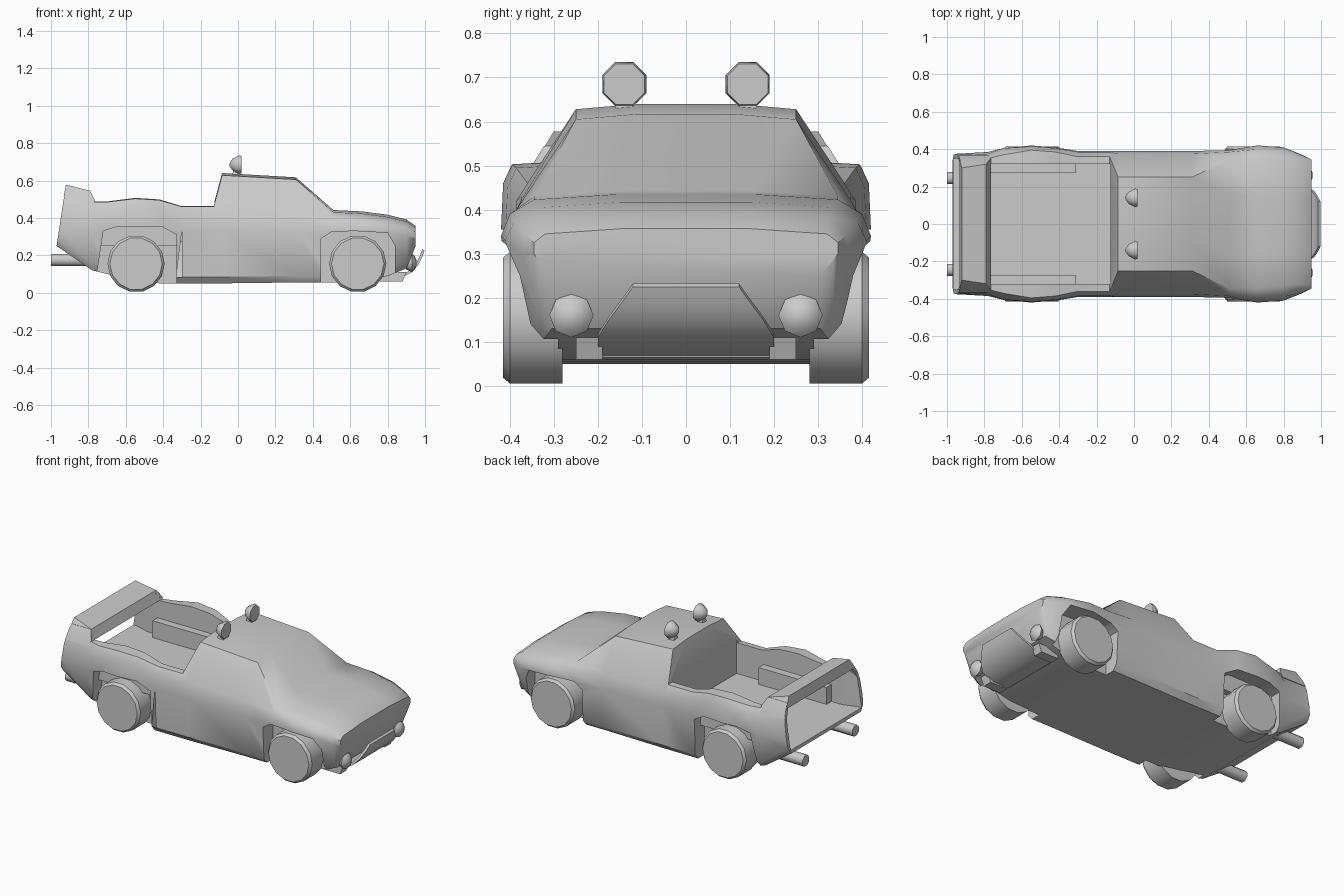
import bpy, bmesh, math
from mathutils import Vector, Matrix

if "Cube" in bpy.data.objects:
    bpy.data.objects.remove(bpy.data.objects["Cube"])

grey = bpy.data.materials.new("plain_grey")
grey.diffuse_color = (0.6, 0.6, 0.6, 1)
grey.use_nodes = True
grey.node_tree.nodes["Principled BSDF"].inputs["Base Color"].default_value = grey.diffuse_color


def make(name, verts, faces, smooth=None):
    me = bpy.data.meshes.new(name)
    me.from_pydata(verts, [], faces)
    bm = bmesh.new()
    bm.from_mesh(me)
    bmesh.ops.remove_doubles(bm, verts=bm.verts, dist=1e-5)
    bmesh.ops.recalc_face_normals(bm, faces=bm.faces)
    bm.to_mesh(me)
    bm.free()
    me.materials.append(grey)
    ob = bpy.data.objects.new(name, me)
    bpy.context.collection.objects.link(ob)
    if smooth:
        shade(ob, smooth)
    return ob


def shade(ob, angle):
    bpy.ops.object.select_all(action='DESELECT')
    ob.select_set(True)
    bpy.context.view_layer.objects.active = ob
    bpy.ops.object.shade_smooth_by_angle(angle=math.radians(angle))


def loft(name, rings, smooth=None):
    """Skin closed rings of equal length and cap both ends."""
    n = len(rings[0])
    faces = [(i * n + j, i * n + (j + 1) % n, (i + 1) * n + (j + 1) % n, (i + 1) * n + j)
             for i in range(len(rings) - 1) for j in range(n)]
    last = (len(rings) - 1) * n
    faces += [tuple(range(n))[::-1], tuple(range(last, last + n))]
    return make(name, [v for r in rings for v in r], faces, smooth)


def prism(name, prof, y0, y1, smooth=None):
    return loft(name, [[(x, y, z) for x, z in prof] for y in (y0, y1)], smooth)


def lathe_x(name, prof, y, z, n, smooth=None, turn=0.5):
    """Round part along x from (x, radius) pairs."""
    rings = [[(x, y + r * math.cos((k + turn) * math.tau / n), z + r * math.sin((k + turn) * math.tau / n))
              for k in range(n)] for x, r in prof]
    return loft(name, rings, smooth)


def cut(ob, cutter):
    m = ob.modifiers.new("cut", 'BOOLEAN')
    m.object, m.operation, m.solver = cutter, 'DIFFERENCE', 'EXACT'
    bpy.context.view_layer.objects.active = ob
    bpy.ops.object.modifier_apply(modifier=m.name)
    bpy.data.objects.remove(cutter)


# Body sections: x, bottom z, low y, waist y, z, shoulder y, z, top y, z
sections = [
    (-.97, .25, .37, .375, .34, .37, .44, .35, .49),
    (-.78, .12, .365, .385, .32, .375, .43, .35, .485),
    (-.70, .10, .37, .405, .35, .405, .45, .37, .485),
    (-.55, .07, .38, .42, .35, .415, .46, .395, .503),
    (-.42, .05, .38, .41, .35, .405, .45, .385, .495),
    (-.30, .05, .38, .39, .33, .385, .42, .36, .46),
    (-.13, .05, .38, .39, .33, .385, .42, .36, .46),
    (-.085, .05, .38, .39, .33, .375, .43, .25, .628),
    (.31, .055, .38, .39, .33, .375, .42, .25, .605),
    (.51, .055, .38, .395, .33, .385, .40, .345, .43),
    (.66, .06, .38, .42, .34, .40, .39, .345, .423),
    (.80, .09, .365, .41, .33, .39, .37, .33, .405),
    (.90, .13, .335, .37, .30, .365, .345, .32, .38),
    (.95, .25, .335, .345, .30, .345, .325, .32, .345),
]
rings = []
for x, zb, yl, yw, zw, yh, zh, yt, zt in sections:
    half = [(yl - .03, zb), (yl, zb + .035), (yw, zw), (yh, zh), (yt, zt), (yt * .45, zt + .012)]
    loop = half + [(-y, z) for y, z in reversed(half)]
    lean = .15 if x < -.9 else 0
    rings.append([(x + lean * (z - zb), y, z) for y, z in loop])
body = loft("body", rings)

# Open cargo bed, flared to thin posts at the tail
plan = [(-1.2, -.35), (-.95, -.35), (-.85, -.32), (-.125, -.32),
        (-.125, .32), (-.85, .32), (-.95, .35), (-1.2, .35)]
cut(body, loft("bed_cutter", [[(x, y, z) for x, y in plan] for z in (.27, 1)]))

# Wheel arches
rear_arch = [(-.75, -.1), (-.75, .13), (-.72, .33), (-.64, .355), (-.41, .355), (-.33, .31), (-.33, -.1)]
front_arch = [(.445, -.1), (.445, .29), (.50, .325), (.62, .33), (.80, .32), (.84, .25), (.84, -.1)]
for s in (-1, 1):
    for arch in (rear_arch, front_arch):
        cut(body, prism("arch_cutter", arch, s * .29, s * .6))
shade(body, 38)

for s, side in ((-1, "right"), (1, "left")):
    # Wheel boxes inside the bed
    prism(side + "_bed_wheel_box", [(-.78, .25), (-.31, .25), (-.31, .375), (-.78, .375)], s * .272, s * .33)
    # Wheels with a small outer chamfer
    for pos, cx in (("rear", -.545), ("front", .64)):
        rings = [[(cx + r * math.sin((k + .5) * math.tau / 14), s * y, .155 + r * math.cos((k + .5) * math.tau / 14))
                  for k in range(14)] for y, r in ((.28, .153), (.40, .153), (.415, .14))]
        loft(f"{side}_{pos}_wheel", rings, 35)
    # Exhaust pipes
    lathe_x(side + "_exhaust", [(-1, .035), (-.70, .035)], s * .245, .175, 8, 50)
    # Front lamps
    lathe_x(side + "_front_lamp", [(.88, .012), (.90, .035), (.93, .05), (.945, .036), (.955, .012)],
            s * .26, .16, 8, 50, 0)
    # Roof lamps and their feet
    lathe_x(side + "_roof_lamp", [(-.045, .008), (-.03, .033), (.005, .054), (.018, .05)],
            s * .14, .685, 8, 50)
    loft(side + "_roof_lamp_foot", [[(x * w - .01, s * .14 + y * w, z) for x, y in
         ((-1, -1), (1, -1), (1, 1), (-1, 1))] for z, w in ((.625, .022), (.66, .013))])
    # Bumper brackets
    prism(side + "_bumper_bracket", [(.76, .06), (.88, .06), (.90, .11), (.76, .11)], s * .19, s * .25)
    # Posts carrying the tail wing
    loft(side + "_wing_post", [[(x0, s * (y - .022), z), (x1, s * (y - .022), z), (x1, s * y, z), (x0, s * y, z)]
         for z, x0, x1, y in ((.46, -.938, -.77, .366), (.50, -.932, -.768, .35), (.545, -.925, -.79, .322))], 35)

# Tail wing, narrower at the top
wing = [(-.932, .515), (-.92, .578), (-.79, .545), (-.765, .487), (-.785, .487), (-.80, .51)]
loft("tail_wing", [[(x, s * (.30 + (.578 - z) * .6), z) for x, z in wing] for s in (-1, 1)])

# Curved front guard plate: x, z, half width
guard = [(.76, .065, .19), (.86, .072, .20), (.93, .11, .20), (.965, .15, .175), (.985, .19, .145), (.997, .225, .12)]
loft("front_guard", [[(x, -w, z), (x, w, z), (x - .012, w, z + .008), (x - .012, -w, z + .008)]
                     for x, z, w in guard], 40)
